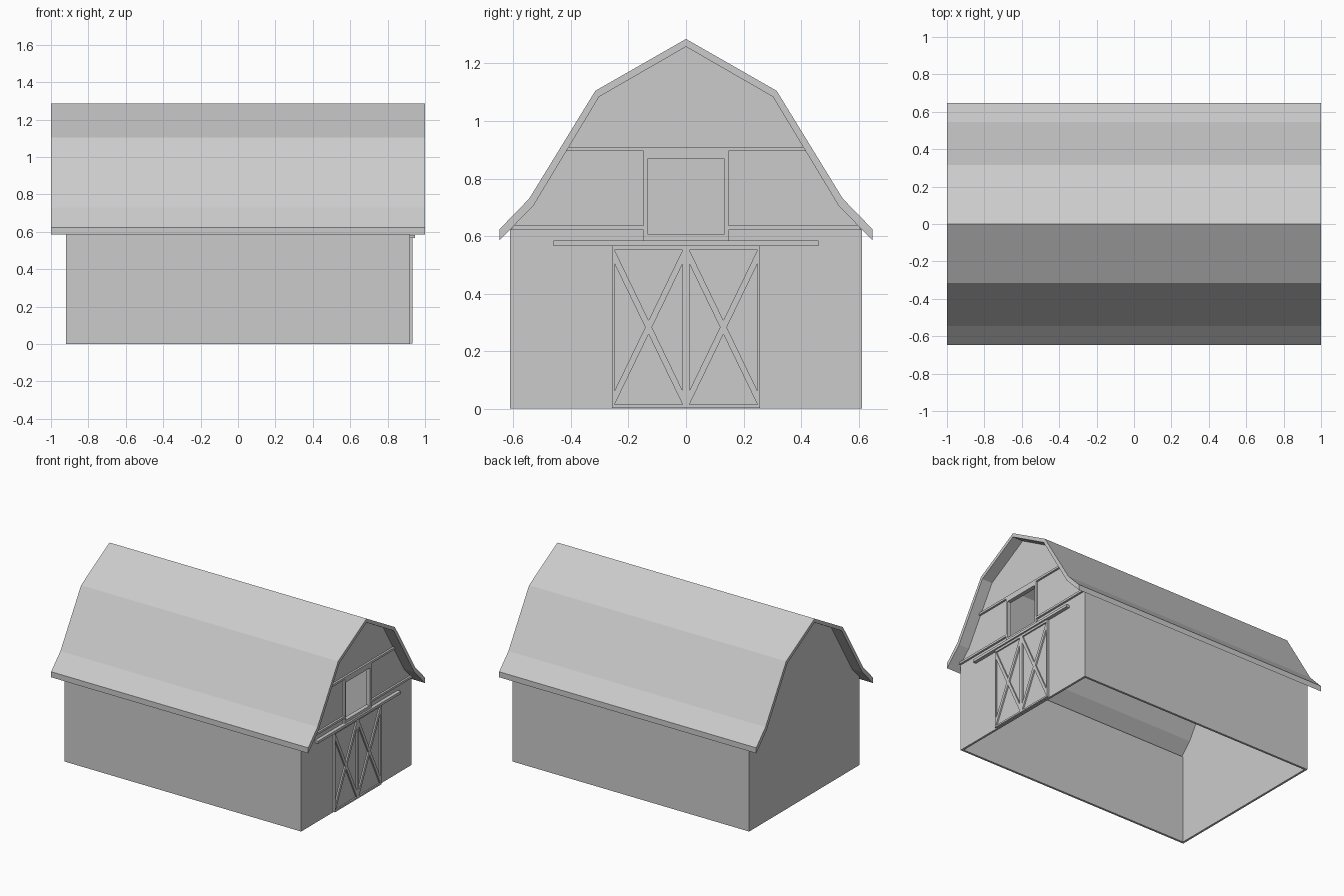
import bpy, bmesh

if "Cube" in bpy.data.objects:
    bpy.data.objects.remove(bpy.data.objects["Cube"])

WALL = 0.015
END = 0.92      # x of the outer gable faces
FACE = END + 0.014


def prism(name, pts, x0, x1):
    """Extrude a (y, z) outline from x0 to x1."""
    bm = bmesh.new()
    face = bm.faces.new([bm.verts.new((x0, y, z)) for y, z in pts])
    ext = bmesh.ops.extrude_face_region(bm, geom=[face])
    verts = [v for v in ext["geom"] if isinstance(v, bmesh.types.BMVert)]
    bmesh.ops.translate(bm, verts=verts, vec=(x1 - x0, 0, 0))
    bmesh.ops.recalc_face_normals(bm, faces=bm.faces[:])
    me = bpy.data.meshes.new(name)
    bm.to_mesh(me)
    bm.free()
    ob = bpy.data.objects.new(name, me)
    bpy.context.collection.objects.link(ob)
    return ob


def box(name, y0, y1, z0, z1, x0=END, x1=FACE):
    return prism(name, [(y0, z0), (y1, z0), (y1, z1), (y0, z1)], x0, x1)


def both(half):
    """Mirror a half outline that starts on the ridge."""
    return half + [(-y, z) for y, z in reversed(half[1:])]


# Gambrel roof with flared eaves
outer = [(0, 1.285), (0.315, 1.105), (0.545, 0.73), (0.648, 0.624)]
inner = [(0, 1.258), (0.302, 1.084), (0.53, 0.706), (0.648, 0.585)]
ring = [(-y, z) for y, z in reversed(outer[1:])] + outer
ring += list(reversed(inner)) + [(-y, z) for y, z in inner[1:]]
prism("roof", ring, -1, 1)

# Gable end walls and side walls, open underneath
gable = both(inner[:3] + [(0.612, 0.622), (0.612, 0)])
prism("back_gable_wall", gable, -END, -END + WALL)
front = prism("door_gable_wall", gable, END - WALL, END)
for s, side in ((-1, "front"), (1, "rear")):
    a, b = sorted((s * 0.612, s * (0.612 - WALL)))
    box(side + "_side_wall", a, b, 0, 0.622, -END + WALL, END - WALL)

# Loft opening cut through the door gable
cutter = box("loft_cutter", -0.132, 0.132, 0.605, 0.87, 0.8, 1)
cutter.hide_render = True
mod = front.modifiers.new("loft_opening", "BOOLEAN")
mod.operation = "DIFFERENCE"
mod.solver = "EXACT"
mod.object = cutter
bpy.context.view_layer.objects.active = front
bpy.ops.object.modifier_apply(modifier=mod.name)
bpy.data.objects.remove(cutter)

# Loft frame
box("loft_frame_top", -0.147, 0.147, 0.87, 0.895)
box("loft_frame_sill", -0.147, 0.147, 0.585, 0.605)
for s, side in ((-1, "left"), (1, "right")):
    a, b = sorted((s * 0.132, s * 0.147))
    box("loft_frame_" + side, a, b, 0.605, 0.87)

# Horizontal gable trim boards
prism("upper_trim", [(-0.416, 0.895), (0.416, 0.895), (0.407, 0.91), (-0.407, 0.91)], END, FACE)
for s, side in ((-1, "left"), (1, "right")):
    prism("lower_trim_" + side, [(s * 0.147, 0.621), (s * 0.61, 0.621),
                                 (s * 0.598, 0.636), (s * 0.147, 0.636)], END, FACE)

# Sliding door rail
box("door_rail", -0.46, 0.46, 0.566, 0.584, END, 0.945)

# Pair of doors with frames and cross braces
for s, side in ((-1, "left"), (1, "right")):
    n = side + "_door_"
    box(n + "panel", *sorted((0, s * 0.258)), 0.003, 0.566, END, END + 0.004)
    for y0, y1, part in ((0, 0.012, "inner_stile"), (0.248, 0.258, "outer_stile")):
        box(n + part, *sorted((s * y0, s * y1)), 0.003, 0.566)
    for z0, z1, part in ((0.003, 0.015, "bottom_rail"), (0.551, 0.566, "top_rail")):
        box(n + part, *sorted((s * 0.012, s * 0.248)), z0, z1)
    for y0, y1, part in ((0.012, 0.248, "brace_a"), (0.248, 0.012, "brace_b")):
        prism(n + part, [(s * y0, 0.015), (s * y1, 0.503),
                         (s * y1, 0.551), (s * y0, 0.063)], END, FACE)
